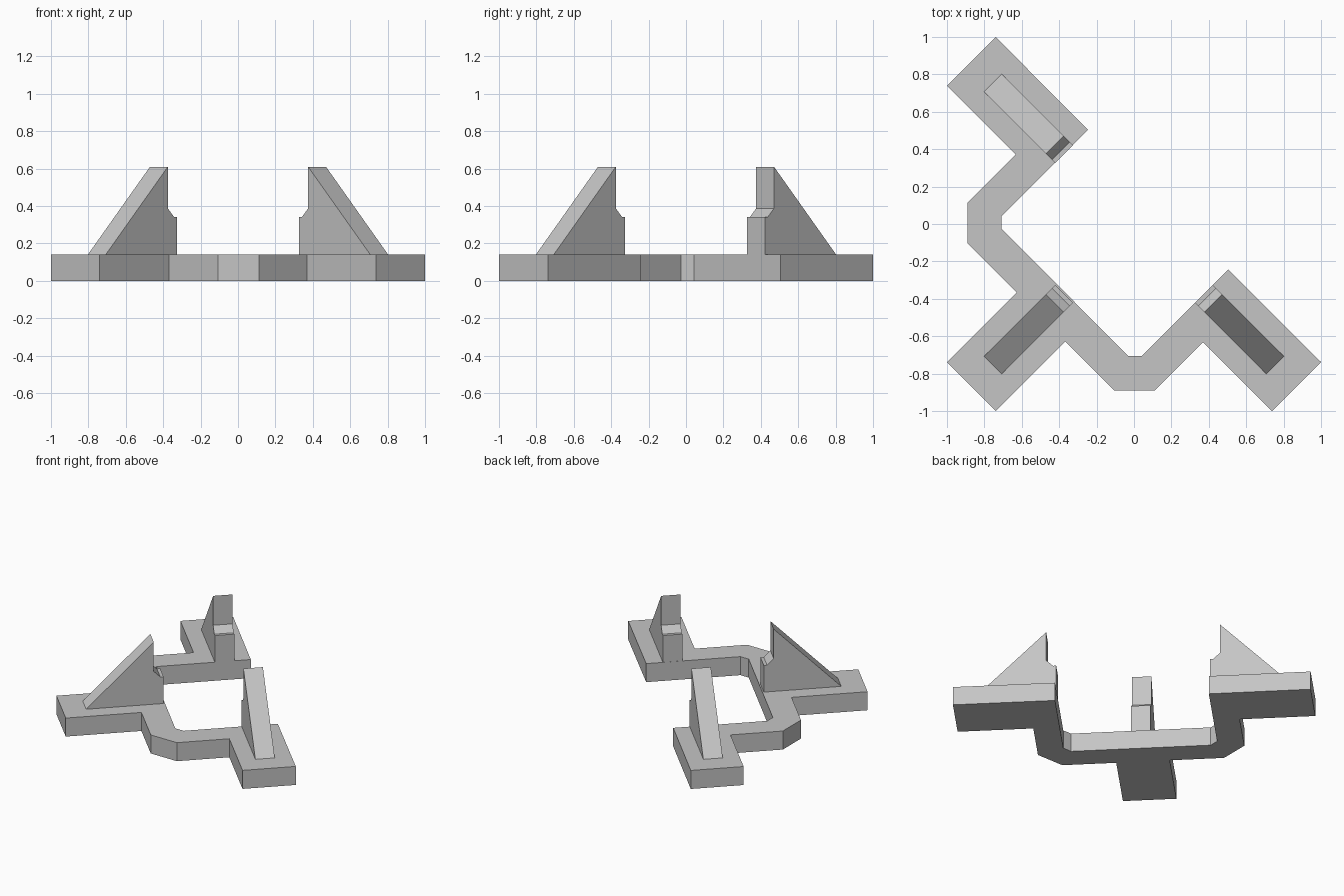
import bpy, bmesh, math
from mathutils import Matrix, Vector

if "Cube" in bpy.data.objects:
    bpy.data.objects.remove(bpy.data.objects["Cube"])

BASE_H = 0.14
FIN_W = 0.135

grey = bpy.data.materials.new("light grey")
grey.diffuse_color = (0.56, 0.56, 0.56, 1)
grey.use_nodes = True
grey.node_tree.nodes["Principled BSDF"].inputs["Base Color"].default_value = grey.diffuse_color


def prism(name, outline, depth, matrix):
    """Extrude a flat outline by the depth vector, then place it."""
    bm = bmesh.new()
    face = bm.faces.new([bm.verts.new(p) for p in outline])
    top = bmesh.ops.extrude_face_region(bm, geom=[face])["geom"]
    moved = [v for v in top if isinstance(v, bmesh.types.BMVert)]
    bmesh.ops.translate(bm, verts=moved, vec=Vector(depth))
    bmesh.ops.recalc_face_normals(bm, faces=bm.faces)
    bm.transform(matrix)
    mesh = bpy.data.meshes.new(name)
    bm.to_mesh(mesh)
    bm.free()
    mesh.materials.append(grey)
    obj = bpy.data.objects.new(name, mesh)
    bpy.context.collection.objects.link(obj)
    return obj


# Base plate: three diagonal feet joined by two bent links
base_outline = [
    (-0.74, 1.0), (-1.0, 0.74), (-0.632, 0.372), (-0.89, 0.115),
    (-0.89, -0.102), (-0.626, -0.366), (-1.0, -0.74), (-0.74, -1.0),
    (-0.368, -0.628), (-0.106, -0.89), (0.112, -0.89), (0.37, -0.632),
    (0.738, -1.0), (1.0, -0.738), (0.503, -0.243), (0.04, -0.706),
    (-0.03, -0.706), (-0.708, -0.026), (-0.708, 0.042), (-0.246, 0.504),
]
prism("base_plate", [(x, y, 0) for x, y in base_outline],
      (0, 0, BASE_H), Matrix.Identity(4))

# Sloped fins with a stepped inner face, one on each foot
fin_profile = [(0.529, BASE_H), (1.068, BASE_H), (0.598, 0.61),
               (0.598, 0.388), (0.552, 0.342), (0.529, 0.342)]
for name, angle in (("back_left_fin", 135), ("front_left_fin", 225),
                    ("front_right_fin", 315)):
    prism(name, [(r, -FIN_W / 2, z) for r, z in fin_profile],
          (0, FIN_W, 0), Matrix.Rotation(math.radians(angle), 4, 'Z'))
